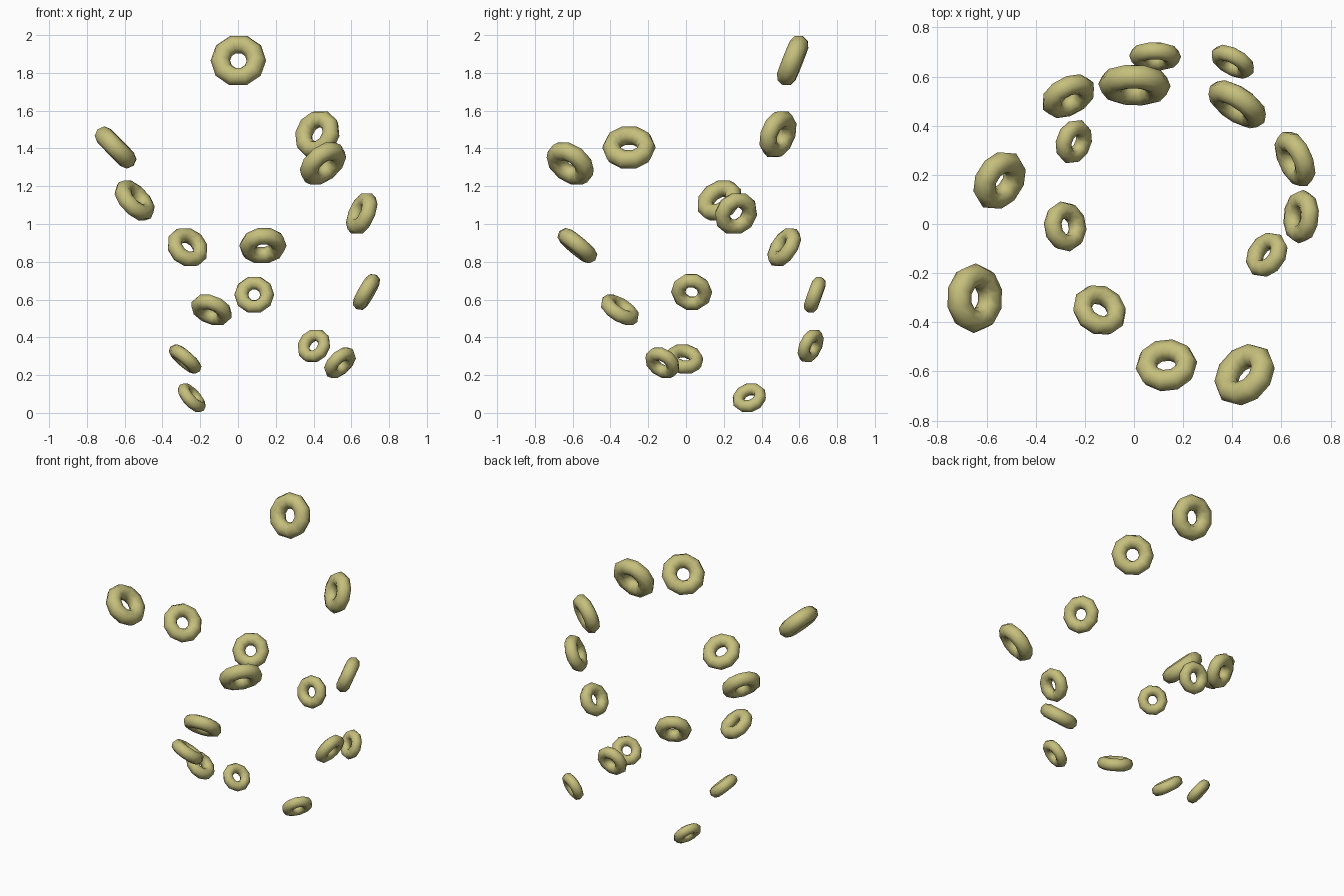
import bpy
from mathutils import Vector

# one shared olive material
olive = bpy.data.materials.new("olive")
olive.diffuse_color = (0.56, 0.52, 0.20, 1)

# three spiral chains of rings, each from small (low) to large (high):
# (centre, hole axis pointing outwards and down)
chains = {
    "left_chain": (0.0935, [
        ((-0.245, 0.335, 0.080), (-0.72, 0.27, -0.64)),
        ((-0.28, -0.01, 0.285), (-0.65, -0.12, -0.75)),
        ((-0.14, -0.35, 0.545), (-0.33, -0.50, -0.80)),
        ((0.132, -0.575, 0.885), (0.07, -0.64, -0.77)),
        ((0.45, -0.613, 1.32), (0.56, -0.50, -0.66))]),
    "right_chain": (0.099, [
        ((0.54, -0.125, 0.265), (0.62, -0.44, -0.65)),
        ((0.68, 0.03, 0.640), (0.86, -0.08, -0.49)),
        ((0.655, 0.265, 1.055), (0.84, 0.38, -0.38)),
        ((0.42, 0.487, 1.475), (0.53, 0.79, -0.31)),
        ((0.002, 0.565, 1.865), (0.03, 0.93, -0.37))]),
    "back_chain": (0.0955, [
        ((0.402, 0.66, 0.355), (0.45, 0.81, -0.38)),
        ((0.086, 0.682, 0.625), (0.02, 0.94, -0.34)),
        ((-0.267, 0.52, 0.877), (-0.41, 0.76, -0.51)),
        ((-0.547, 0.177, 1.125), (-0.66, 0.41, -0.63)),
        ((-0.648, -0.302, 1.405), (-0.72, 0.02, -0.70))]),
}


def ring(name, centre, axis, size):
    """Low-poly smooth ring with outer radius `size` around `axis`."""
    bpy.ops.mesh.primitive_torus_add(
        major_segments=10, minor_segments=8,
        major_radius=size * 0.65, minor_radius=size * 0.35,
        location=centre,
        rotation=Vector(axis).to_track_quat('Z', 'Y').to_euler())
    ob = bpy.context.object
    ob.name = name
    ob.data.materials.append(olive)
    bpy.ops.object.shade_smooth()


# every ring is about a tenth larger than the one below it
for name, (size, rings) in chains.items():
    for i, (centre, axis) in enumerate(rings):
        ring(f"{name}_ring_{i + 1}", centre, axis, size * 1.104 ** i)
